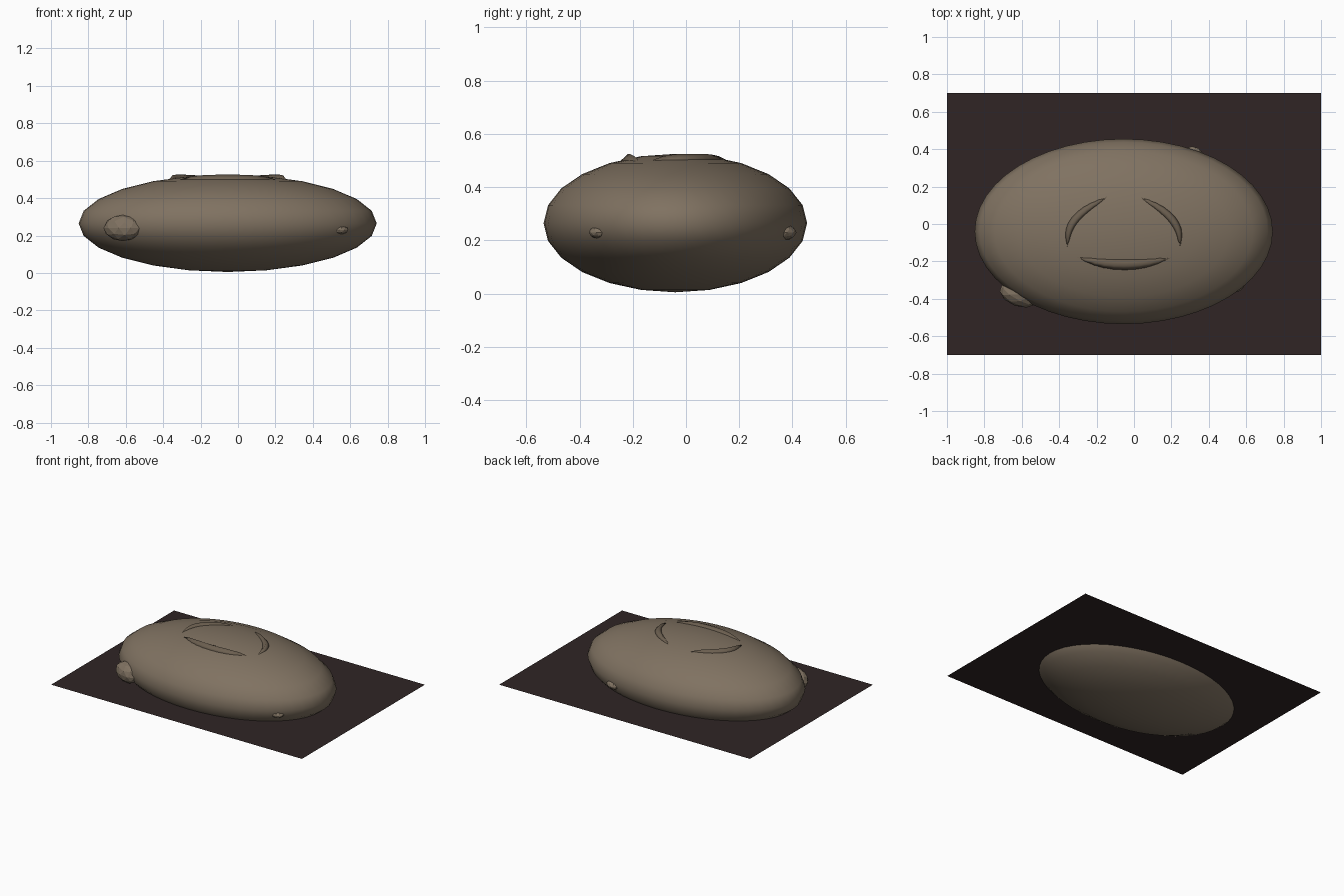
import bpy, bmesh, math
from mathutils import Matrix, Euler

if "Cube" in bpy.data.objects:
    bpy.data.objects.remove(bpy.data.objects["Cube"])

CENTER = (-0.055, -0.04, 0.265)
RADII = (0.797, 0.495, 0.26)


def material(name, rgb):
    m = bpy.data.materials.new(name)
    m.diffuse_color = (*rgb, 1)
    m.use_nodes = True
    m.node_tree.nodes["Principled BSDF"].inputs["Base Color"].default_value = m.diffuse_color
    return m


BROWN = material("warm_brown", (0.215, 0.168, 0.12))
DARK_BROWN = material("dark_brown", (0.15, 0.115, 0.08))
GROUND = material("dark_umber", (0.029, 0.018, 0.018))


def finish(bm, name, mat, smooth=False):
    bmesh.ops.recalc_face_normals(bm, faces=bm.faces)
    me = bpy.data.meshes.new(name)
    bm.to_mesh(me)
    bm.free()
    me.materials.append(mat)
    ob = bpy.data.objects.new(name, me)
    bpy.context.collection.objects.link(ob)
    for p in me.polygons:
        p.use_smooth = smooth
    return ob


def place(loc, radii, rot=(0, 0, 0)):
    return Matrix.LocRotScale(loc, Euler(rot), radii)


def blob(name, loc, radii, rot=(0, 0, 0)):
    bm = bmesh.new()
    bmesh.ops.create_icosphere(bm, subdivisions=2, radius=1, matrix=place(loc, radii, rot))
    return finish(bm, name, BROWN)


# flat base sheet that cuts through the lower body
bm = bmesh.new()
bmesh.ops.create_grid(bm, x_segments=1, y_segments=1, size=1,
                      matrix=place((0, 0, 0.17), (1, 0.7, 1)))
finish(bm, "base_sheet", GROUND)

# smooth oval body
bm = bmesh.new()
bmesh.ops.create_uvsphere(bm, u_segments=48, v_segments=12, radius=1,
                          matrix=place(CENTER, RADII))
finish(bm, "body", BROWN, True)

# small faceted knob and the two stubs barely breaking the surface
blob("side_knob", (-0.615, -0.375, 0.24), (0.108, 0.066, 0.07), (0, 0, -0.35))
blob("rear_stub", (0.31, 0.365, 0.23), (0.06, 0.05, 0.03))
blob("front_stub", (0.54, -0.325, 0.23), (0.05, 0.04, 0.025))


def body_height(x, y):
    d = ((x - CENTER[0]) / RADII[0]) ** 2 + ((y - CENTER[1]) / RADII[1]) ** 2
    return CENTER[2] + RADII[2] * math.sqrt(max(0, 1 - d))


def ridge(name, start, end, width, steps=10):
    """Crescent along an oval, tapering into the body at both ends."""
    bm = bmesh.new()
    rows = []
    for i in range(steps + 1):
        t = i / steps
        a = math.radians(start + (end - start) * t)
        taper = math.sin(math.pi * t) ** 0.6 if 0 < i < steps else 0.02
        row = []
        for f, crest in ((0, 0), (0.5, 1), (1, 0)):
            k = width * taper * f
            x = -0.055 + (0.32 - k) * math.cos(a)
            y = -0.052 + (0.208 - k) * math.sin(a)
            z = body_height(x, y)
            z = z + (0.525 - z) * min(1, taper * 1.1) if crest else z - 0.012
            row.append(bm.verts.new((x, y, z)))
        rows.append(row)
    for r, s in zip(rows, rows[1:]):
        for j in range(3):
            k = (j + 1) % 3
            bm.faces.new((r[j], r[k], s[k], s[j]))
    bm.faces.new(rows[0])
    bm.faces.new(rows[-1])
    finish(bm, name, DARK_BROWN, True)


# raised crescents around the crown
ridge("left_ridge", 106, 200, 0.065)
ridge("right_ridge", 74, -20, 0.065)
ridge("front_ridge", 218, 322, 0.085)
